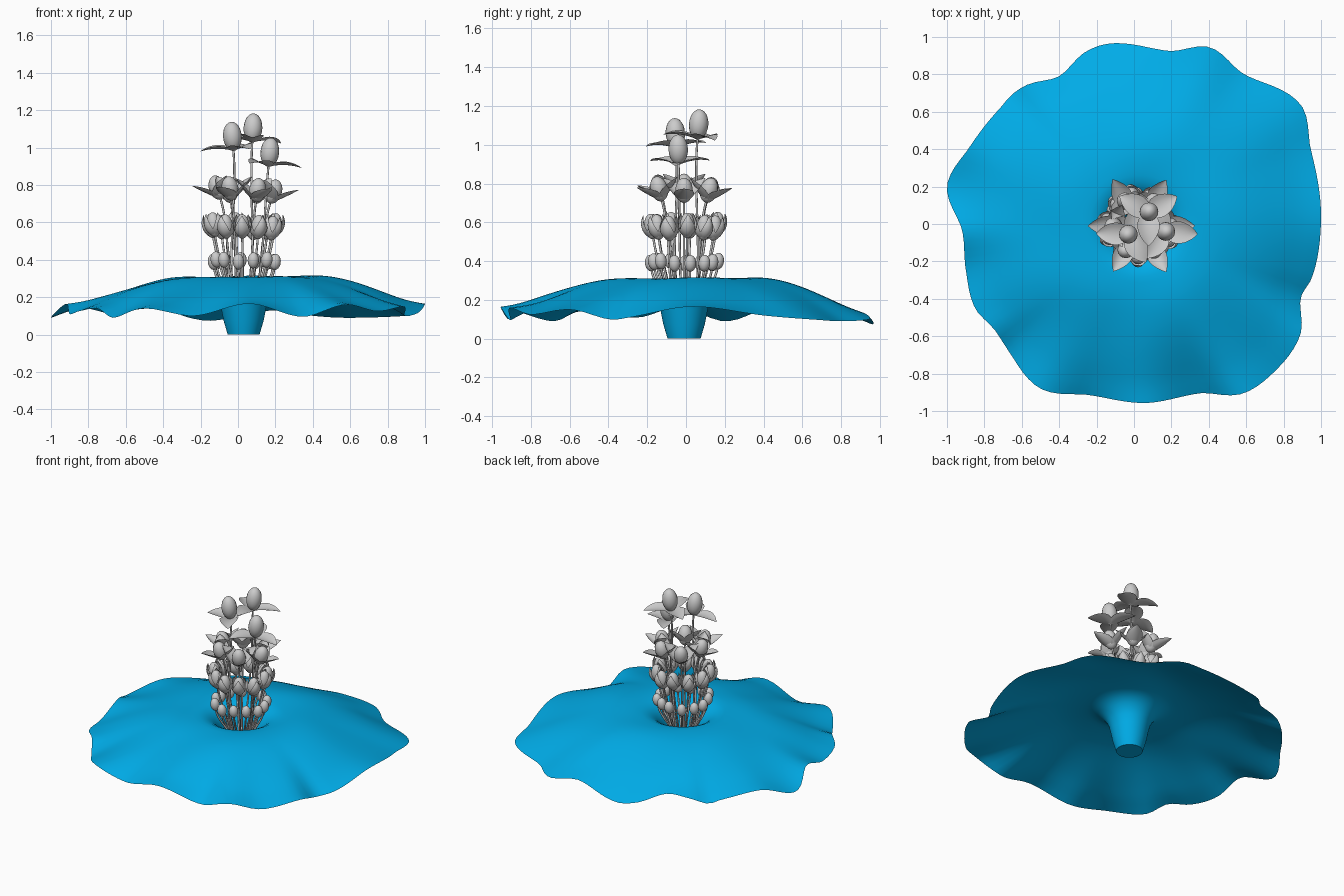
import bpy, bmesh, math, random
from mathutils import Vector, Matrix

if "Cube" in bpy.data.objects:
    bpy.data.objects.remove(bpy.data.objects["Cube"])

random.seed(4)
AX, AY = 0.03, -0.01          # axis of the stalk


def make_object(name, bm, angle=40, mat=None):
    bmesh.ops.recalc_face_normals(bm, faces=bm.faces)
    me = bpy.data.meshes.new(name)
    bm.to_mesh(me)
    bm.free()
    ob = bpy.data.objects.new(name, me)
    bpy.context.collection.objects.link(ob)
    if mat:
        me.materials.append(mat)
    bpy.ops.object.select_all(action='DESELECT')
    ob.select_set(True)
    bpy.context.view_layer.objects.active = ob
    bpy.ops.object.shade_smooth_by_angle(angle=math.radians(angle))
    return ob


def hermite(p, x):
    """Smooth curve through rows (x, a, b...) sorted by x."""
    i = 1
    while i < len(p) - 3 and x > p[i + 1][0]:
        i += 1
    p0, p1, p2, p3 = p[i - 1:i + 3]
    h = p2[0] - p1[0]
    s = (x - p1[0]) / h
    out = []
    for k in range(1, len(p1)):
        m1 = (p2[k] - p0[k]) / (p2[0] - p0[0]) * h
        m2 = (p3[k] - p1[k]) / (p3[0] - p1[0]) * h
        out.append((2*s**3 - 3*s**2 + 1) * p1[k] + (s**3 - 2*s**2 + s) * m1
                   + (3*s**2 - 2*s**3) * p2[k] + (s**3 - s**2) * m2)
    return out


# Ruffled trumpet: rim outline as x, y, z
rim = [(1.0, .03, .165), (.945, .4, .12), (.89, .64, .10), (.59, .8, .09), (.405, .945, .10),
       (.19, .925, .13), (-.13, .965, .075), (-.26, .92, .09), (-.4, .79, .14), (-.57, .745, .13),
       (-.655, .69, .10), (-.72, .615, .12), (-.88, .41, .15), (-1.0, .2, .09),
       (-.92, -.03, .165), (-.9, -.24, .11), (-.85, -.45, .125), (-.75, -.56, .14),
       (-.67, -.68, .09), (-.5, -.88, .14), (-.235, -.915, .10),
       (.06, -.957, .165), (.35, -.905, .095), (.57, -.91, .16), (.74, -.8, .125),
       (.89, -.59, .15), (.89, -.4, .10), (.95, -.29, .11)]
polar = sorted((math.atan2(y - AY, x - AX) % (2 * math.pi), math.hypot(x - AX, y - AY), z)
               for x, y, z in rim)
T = 2 * math.pi
polar = [(a - T, r, z) for a, r, z in polar[-3:]] + polar + [(a + T, r, z) for a, r, z in polar[:3]]
tube = [(.085, 0), (.107, .075), (.122, .15), (.135, .2), (.15, .23), (.172, .26),
        (.2, .284), (.235, .301), (.27, .308)]
crest = [(-.1, .302), (0, .308), (.12, .31), (.25, .302), (.4, .279), (.55, .246),
         (.7, .206), (.85, .162), (1, .122), (1.15, .08)]
N, M = 140, 20
bm = bmesh.new()
rings = [[] for _ in range(len(tube) + M)]
for j in range(N):
    a = T * j / N
    R, zr = hermite(polar, a)
    c, s = math.cos(a), math.sin(a)
    prof = list(tube)
    for k in range(1, M + 1):
        t = k / M
        z = hermite(crest, t)[0] + (zr - .122) * t ** 4
        z += .01 * math.sin(math.pi * t) * (.6 * math.sin(5 * a + 4 * t) + 1.2 * math.cos(a - .6))
        Rt = .95 + (R - .95) * t ** 1.5
        prof.append((.27 + (Rt - .27) * t, z))
    for ring, (r, z) in zip(rings, prof):
        ring.append(bm.verts.new((AX + r * c, AY + r * s, z)))
for lo, hi in zip(rings, rings[1:]):
    for j in range(N):
        n = (j + 1) % N
        bm.faces.new((lo[j], lo[n], hi[n], hi[j]))
bm.faces.new(rings[0][::-1])
blue = bpy.data.materials.new("petal_blue")
blue.diffuse_color = (0.0, 0.41, 0.80, 1)
blue.use_nodes = True
blue.node_tree.nodes["Principled BSDF"].inputs["Base Color"].default_value = blue.diffuse_color
make_object("trumpet_petal", bm, 60, blue)


def add_petal(bm, mat, az, length, width, elev, curl, cup):
    """Leaf strip leaving the bud base at angle elev and bending by curl."""
    n, w = 10, 6
    rot = mat @ Matrix.Rotation(az, 4, 'Z')
    x = z = 0.0
    rows = []
    for i in range(n + 1):
        u = i / n
        e = elev + curl * u
        half = width / 2 * (math.sin(math.pi * (.06 + .94 * u ** .85)) ** .8 if i < n else .03)
        row = []
        for k in range(w + 1):
            v = 2 * k / w - 1
            d = cup * half * v * v
            row.append(bm.verts.new(rot @ Vector((x - math.sin(e) * d, half * v, z + math.cos(e) * d))))
        rows.append(row)
        x += math.cos(e) * length / n
        z += math.sin(e) * length / n
    for a, b in zip(rows, rows[1:]):
        for k in range(w):
            bm.faces.new((a[k], a[k + 1], b[k + 1], b[k]))


stems = bpy.data.curves.new("stems", 'CURVE')
stems.dimensions = '3D'
stems.bevel_depth = .006
stems.bevel_resolution = 2
stems.use_fill_caps = True


def add_stem(tip, axis, root_r):
    d = Vector((tip.x - AX, tip.y - AY, 0)).normalized()
    root = Vector((AX, AY, .13)) + d * root_r
    sp = stems.splines.new('BEZIER')
    sp.bezier_points.add(1)
    L = (tip - root).length / 3
    for p, co, t in zip(sp.bezier_points, (root, tip), (Vector((d.x * .2, d.y * .2, 1)), axis)):
        p.co, p.handle_left, p.handle_right = co, co - t * L, co + t * L


def tier(name, centres, rad, half, tilt, petal=None, facing=None):
    """Buds on stems, each with three petals: (length, width, elev, curl, cup)."""
    buds, leaves = bmesh.new(), bmesh.new()
    for i, (x, y, z) in enumerate(centres):
        out = Vector((x - AX, y - AY, 0)).normalized()
        axis = (Vector((0, 0, 1)) + out * tilt).normalized()
        rot = Vector((0, 0, 1)).rotation_difference(axis).to_matrix().to_4x4()
        mid = Vector((x, y, z))
        base = mid - axis * half
        bmesh.ops.create_uvsphere(buds, u_segments=16, v_segments=12, radius=1,
                                  matrix=Matrix.Translation(mid) @ rot @ Matrix.Diagonal((rad, rad, half, 1)))
        add_stem(base + axis * .01, axis, .06)
        if petal:
            face = math.radians(facing[i]) if facing else math.atan2(out.y, out.x)
            for k in range(3):
                add_petal(leaves, Matrix.Translation(base) @ rot, face + k * T / 3, *petal)
    make_object(name + "_buds", buds)
    if petal:
        make_object(name + "_petals", leaves, 80)
    else:
        leaves.free()


def circle(count, r, z, jitter, start):
    pts = []
    for i in range(count):
        a = start + T * i / count
        q = r + random.uniform(-.01, .01)
        pts.append((AX + q * math.cos(a), AY + q * math.sin(a), z + random.uniform(-jitter, jitter)))
    return pts


rd = math.radians
tier("small", circle(13, .168, .395, .008, .2), .03, .043, .12)
tier("closed", circle(11, .165, .58, .012, .1), .038, .066, .14,
     (.155, .078, rd(26), rd(108), .58))
tier("opening", circle(6, .15, .78, .025, math.pi), .045, .066, .3,
     (.17, .105, rd(38), rd(8), .45))
tier("open", [(.08, .065, 1.105), (-.03, -.055, 1.06), (.17, -.04, .975)], .05, .078, .1,
     (.18, .12, rd(18), rd(-32), .3), (30, 180, -5))
bpy.context.collection.objects.link(bpy.data.objects.new("stems", stems))
